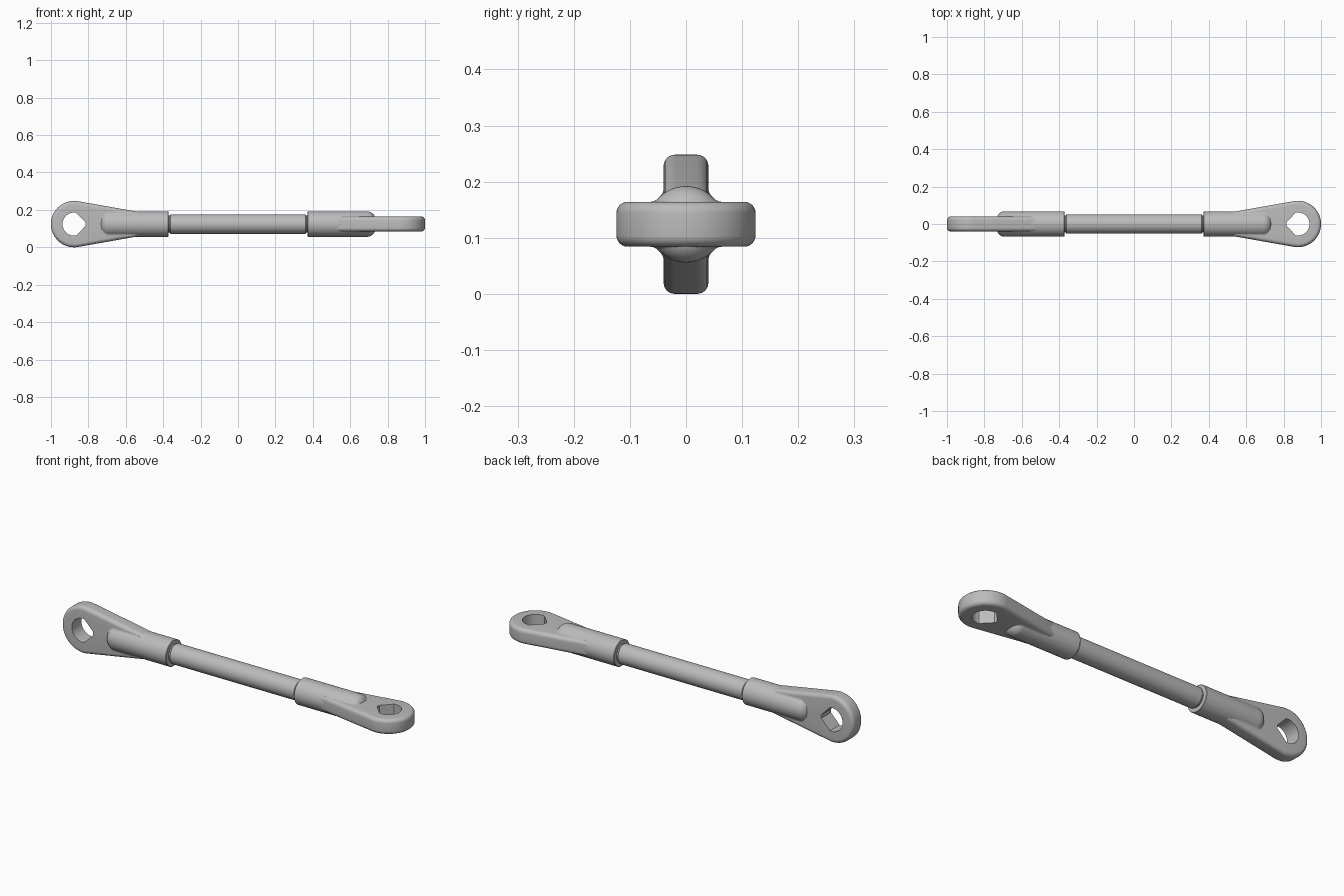
import bpy, bmesh
from math import sin, cos, pi, sqrt, asin, atan2
from mathutils import Matrix, Vector

cube = bpy.data.objects.get("Cube")
if cube:
    bpy.data.objects.remove(cube, do_unlink=True)

AXIS_Z = 0.124      # height of the rod axis
EYE_X, EYE_R, HOLE_R = 0.876, 0.124, 0.062
NECK_X, NECK_R = 0.5, 0.0586
HALF_T, ROUND = 0.04, 0.02
BARREL_R, BARREL_START, BARREL_END, NOSE = 0.068, 0.372, 0.735, 0.045

metal = bpy.data.materials.new("grey metal")
metal.use_nodes = True
colour = (0.5, 0.5, 0.5, 1)
metal.diffuse_color = colour
metal.node_tree.nodes["Principled BSDF"].inputs["Base Color"].default_value = colour


def grid_mesh(name, rings, matrix, wrap_rings=False, wrap_points=True, caps=False):
    """Skin a list of equally long point rings."""
    bm = bmesh.new()
    rows = [[bm.verts.new(p) for p in ring] for ring in rings]
    n = len(rows[0])
    for i in range(len(rows) if wrap_rings else len(rows) - 1):
        a, b = rows[i], rows[(i + 1) % len(rows)]
        for j in range(n if wrap_points else n - 1):
            k = (j + 1) % n
            bm.faces.new((a[j], a[k], b[k], b[j]))
    if caps:
        bm.faces.new(rows[0])
        bm.faces.new(rows[-1])
    bmesh.ops.recalc_face_normals(bm, faces=bm.faces[:])
    mesh = bpy.data.meshes.new(name)
    bm.to_mesh(mesh)
    bm.free()
    mesh.materials.append(metal)
    mesh.transform(matrix)
    obj = bpy.data.objects.new(name, mesh)
    bpy.context.collection.objects.link(obj)
    bpy.ops.object.select_all(action='DESELECT')
    obj.select_set(True)
    bpy.context.view_layer.objects.active = obj
    bpy.ops.object.shade_smooth_by_angle(angle=pi / 5)
    return obj


def lathe(name, profile, matrix, sides=64):
    rings = [[(x, r * cos(2 * pi * k / sides), r * sin(2 * pi * k / sides))
              for k in range(sides)] for x, r in profile]
    return grid_mesh(name, rings, matrix, caps=True)


def outline(inset, z):
    """Teardrop around the neck and eye circles, shrunk by the inset."""
    lean = pi / 2 + asin((EYE_R - NECK_R) / (EYE_X - NECK_X))
    pts = []
    for cx, r, a0, a1, n in ((EYE_X, EYE_R, -lean, lean, 56),
                             (NECK_X, NECK_R, lean, 2 * pi - lean, 12)):
        for k in range(n + 1):
            a = a0 + (a1 - a0) * k / n
            pts.append((cx + (r - inset) * cos(a), (r - inset) * sin(a), z))
    return pts


def hole(z):
    angles = [atan2(y, x - EYE_X) for x, y, _ in outline(0, 0)]
    return [(EYE_X + HOLE_R * cos(a), HOLE_R * sin(a), z) for a in angles]


def barrel_radius(x):
    d = max(0, x - (BARREL_END - NOSE))
    return BARREL_R - NOSE + sqrt(max(0, NOSE ** 2 - d * d))


def eye_plate(name, matrix):
    steps = [(k / 6) * pi / 2 for k in range(7)]
    edge = [(ROUND * (1 - sin(a)), -(HALF_T - ROUND) - ROUND * cos(a)) for a in steps]
    edge += [(i, -z) for i, z in reversed(edge)]
    rings = [hole(-HALF_T)] + [outline(i, z) for i, z in edge] + [hole(HALF_T)]
    grid_mesh(name, rings, matrix, wrap_rings=True)


def fillet(name, matrix, sy, sz):
    """Concave blend between barrel and plate."""
    rings = []
    x0, x1 = 0.54, BARREL_END - 0.003
    for k in range(41):
        x = x0 + (x1 - x0) * sin(k / 40 * pi / 2)
        r = max(barrel_radius(x), HALF_T)
        f = 0.002 + 0.018 * min(1, (x - x0) / 0.07)
        c = sqrt(max(0, (r + f) ** 2 - (HALF_T + f) ** 2))
        start, end = atan2(-(HALF_T + f), -c), -pi / 2
        ring = []
        for m in range(9):
            a = start + (end - start) * m / 8
            ring.append((x, sy * (c + f * cos(a)), sz * (HALF_T + f + f * sin(a))))
        rings.append(ring)
    obj = grid_mesh(name, rings, matrix, wrap_points=False)
    # Open strips must face away from the plate
    facing = matrix.to_3x3() @ Vector((0, 0, sz))
    if sum(p.normal.dot(facing) for p in obj.data.polygons) < 0:
        obj.data.flip_normals()


# Central rod with chamfered ends and thin necks running into the barrels
lift = Matrix.Translation((0, 0, AXIS_Z))
half = [(0.40, 0.045), (0.366, 0.045), (0.364, 0.048), (0.36, 0.052)]
lathe("rod", [(-x, r) for x, r in half] + half[::-1], lift)

# Two ends, the right one turned a quarter about the rod
ends = {"left": lift,
        "right": lift @ Matrix.Rotation(pi / 2, 4, 'X') @ Matrix.Rotation(pi, 4, 'Z')}
for side, matrix in ends.items():
    nose = [BARREL_END - NOSE + NOSE * sin(k / 12 * pi / 2) for k in range(13)]
    profile = [(BARREL_START, BARREL_R - 0.002), (BARREL_START + 0.002, BARREL_R)]
    profile += [(x, barrel_radius(x)) for x in nose]
    lathe(side + "_barrel", profile, matrix)
    eye_plate(side + "_eye_plate", matrix)
    for sy in (-1, 1):
        for sz in (-1, 1):
            label = ("upper" if sz > 0 else "lower") + ("_a" if sy > 0 else "_b")
            fillet(side + "_fillet_" + label, matrix, sy, sz)
